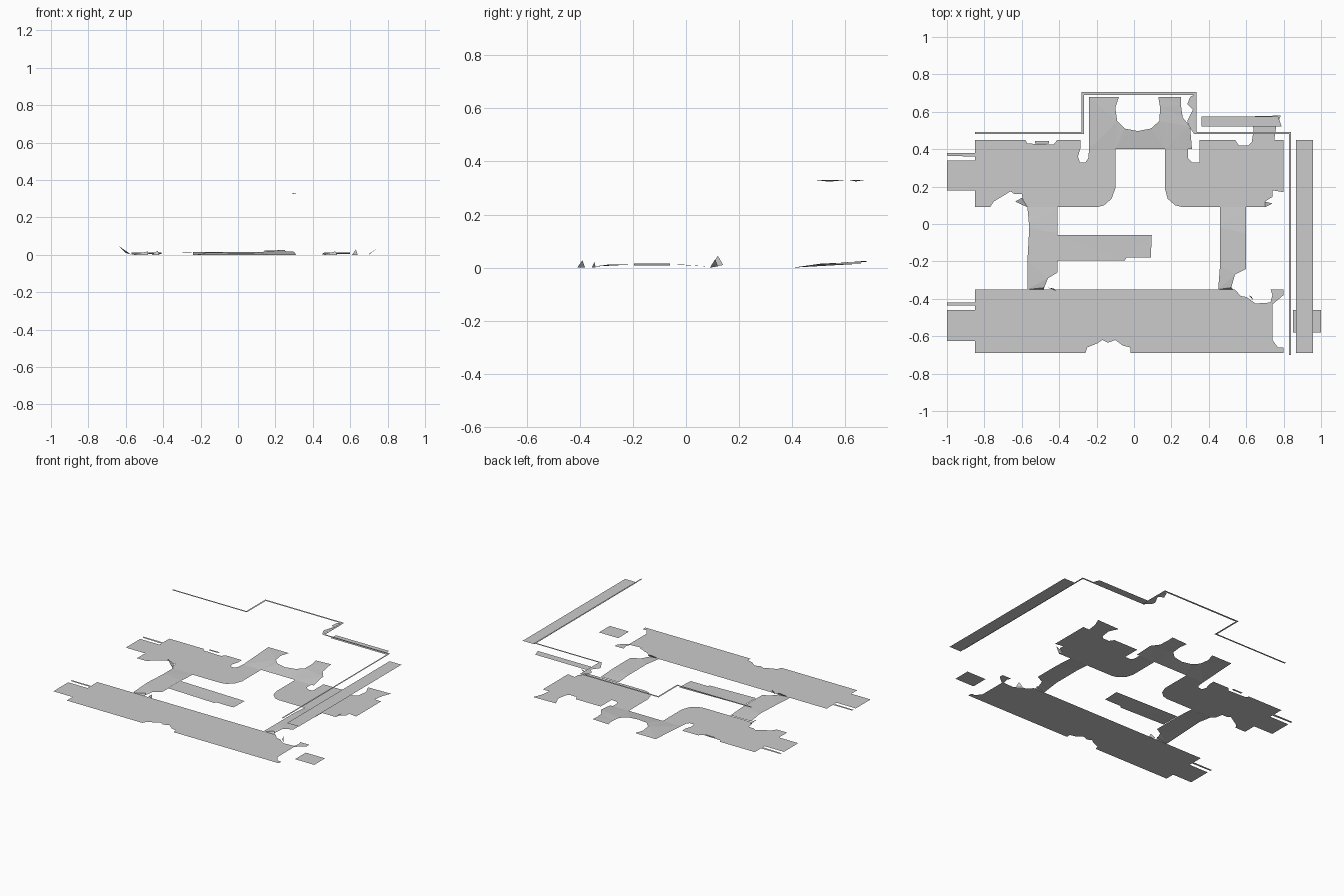
import bpy, bmesh


def sheet(name, loops, height=0.0):
    """Flat open sheet from outlines; height is a number or a function of x, y."""
    bm = bmesh.new()
    h = height if callable(height) else (lambda x, y: height)
    for pts in loops:
        verts = [bm.verts.new((p[0], p[1], p[2] if len(p) == 3 else h(p[0], p[1]))) for p in pts]
        face = bm.faces.new(verts)
        face.normal_update()
        if face.normal.z < 0:
            face.normal_flip()
    bmesh.ops.triangulate(bm, faces=[f for f in bm.faces if len(f.verts) > 3])
    mesh = bpy.data.meshes.new(name)
    bm.to_mesh(mesh)
    bm.free()
    ob = bpy.data.objects.new(name, mesh)
    bpy.context.collection.objects.link(ob)
    return ob


def rect(x0, x1, y0, y1):
    return [(x0, y0), (x1, y0), (x1, y1), (x0, y1)]


# front floor, with the worn notch at the front and the broken right end
sheet("front_floor", [[
    (-.85, -.69), (-.26, -.69), (-.25, -.66), (-.20, -.64), (-.17, -.62), (-.14, -.635), (-.10, -.62),
    (-.06, -.65), (-.02, -.66), (-.02, -.69), (.80, -.69), (.80, -.66), (.77, -.66), (.74, -.62),
    (.74, -.43), (.80, -.38), (.80, -.35), (.73, -.35), (.74, -.38), (.73, -.42), (.65, -.425),
    (.60, -.39), (.57, -.385), (.54, -.35), (-.85, -.35), (-.85, -.42), (-1, -.42), (-1, -.435),
    (-.85, -.437), (-.85, -.46), (-1, -.46), (-1, -.625), (-.85, -.625)]])

# back floor, left and right wings
sheet("back_floor_left", [[
    (-.85, .09), (-.77, .09), (-.75, .12), (-.70, .15), (-.66, .175), (-.64, .16), (-.60, .16),
    (-.59, .11), (-.57, .09), (-.20, .09), (-.16, .10), (-.12, .135), (-.10, .19), (-.10, .40),
    (-.24, .40), (-.245, .35), (-.26, .33), (-.29, .33), (-.30, .36), (-.285, .41), (-.285, .45),
    (-.41, .45), (-.43, .425), (-.57, .43), (-.58, .45), (-.85, .45), (-.85, .38), (-1, .38),
    (-1, .365), (-.85, .36), (-.85, .34), (-1, .34), (-1, .18), (-.85, .18)]])
sheet("back_floor_right", [[
    (.165, .19), (.18, .135), (.22, .10), (.26, .09), (.70, .09), (.70, .12), (.74, .145), (.74, .18),
    (.80, .17), (.80, .45), (.75, .45), (.76, .52), (.785, .58), (.61, .575), (.64, .51), (.63, .44),
    (.61, .42), (.56, .42), (.54, .45), (.35, .45), (.35, .33), (.31, .33), (.29, .35), (.29, .40),
    (.165, .40)]])

# gently rising back landing with a rounded bay
sheet("back_landing", [[
    (-.24, .40), (-.10, .40), (.165, .40), (.29, .40), (.31, .40), (.30, .52), (.26, .57), (.25, .64),
    (.25, .68), (.13, .68), (.14, .62), (.135, .55), (.09, .51), (.02, .497), (-.05, .51), (-.09, .55),
    (-.10, .62), (-.08, .68), (-.24, .68)]],
    lambda x, y: max(0, min(.016, (y - .4) * .14)) + max(0, y - .55) * max(0, x) * .3)

# two shallow bridges between the floors
ramp = lambda x, y: .012 if -.3 < y < 0 else .004
sheet("left_bridge", [
    [(-.57, .09), (-.41, .09), (-.41, -.05), (-.56, -.02)],
    [(-.56, -.02), (-.41, -.05), (-.41, -.2), (-.57, -.2)],
    [(-.57, -.2), (-.41, -.2), (-.41, -.26), (-.46, -.29), (-.48, -.34), (-.57, -.35)]], ramp)
sheet("right_bridge", [
    [(.46, .09), (.60, .09), (.60, -.05), (.46, -.02)],
    [(.46, -.02), (.60, -.05), (.60, -.24), (.46, -.22)],
    [(.46, -.22), (.60, -.24), (.54, -.27), (.52, -.34), (.45, -.35)]], ramp)

# middle shelf, side tile and raised patch
sheet("middle_shelf", [[(-.41, -.195), (-.05, -.195), (-.04, -.18), (.09, -.18), (.095, -.06), (-.41, -.06)]],
      lambda x, y: .016 if x < -.3 else .008)
sheet("side_tile", [rect(.85, 1.0, -.58, -.46)])
sheet("raised_patch", [rect(-.53, -.455, .43, .445)], .012)

# upper ledges
sheet("upper_side_ledge", [rect(.865, .957, -.69, .45)], .30)
sheet("upper_back_ledge", [[(.36, .52), (.79, .52), (.77, .575), (.36, .575)]], .30)

# narrow stepped wall top as one ribbon
sheet("wall_top", [[
    (-.85, .48), (-.267, .48), (-.267, .69), (.322, .69), (.322, .48), (.829, .48), (.829, -.70),
    (.84, -.70), (.84, .493), (.334, .493), (.334, .705), (-.28, .705), (-.28, .493), (-.85, .493)]], .33)
sheet("wall_top_scrap", [[
    (.322, .69), (.30, .68), (.285, .64), (.315, .61), (.285, .55), (.29, .53), (.322, .48)]],
    lambda x, y: .325 if x < .3 else .331)

# small upturned scraps at the broken edges
sheet("edge_scraps", [
    [(-.57, .09, 0), (-.60, .14, .01), (-.635, .12, .045)],
    [(.70, .09, 0), (.70, .12, .005), (.74, .11, .032)],
    [(.61, -.38, 0), (.64, -.41, 0), (.63, -.39, .028)],
    [(-.46, -.34, 0), (-.42, -.355, 0), (-.43, -.345, .022)],
    [(-.57, -.35, 0), (-.48, -.35, 0), (-.48, -.34, .018)],
    [(.45, -.35, 0), (.53, -.35, 0), (.52, -.34, .018)]])
